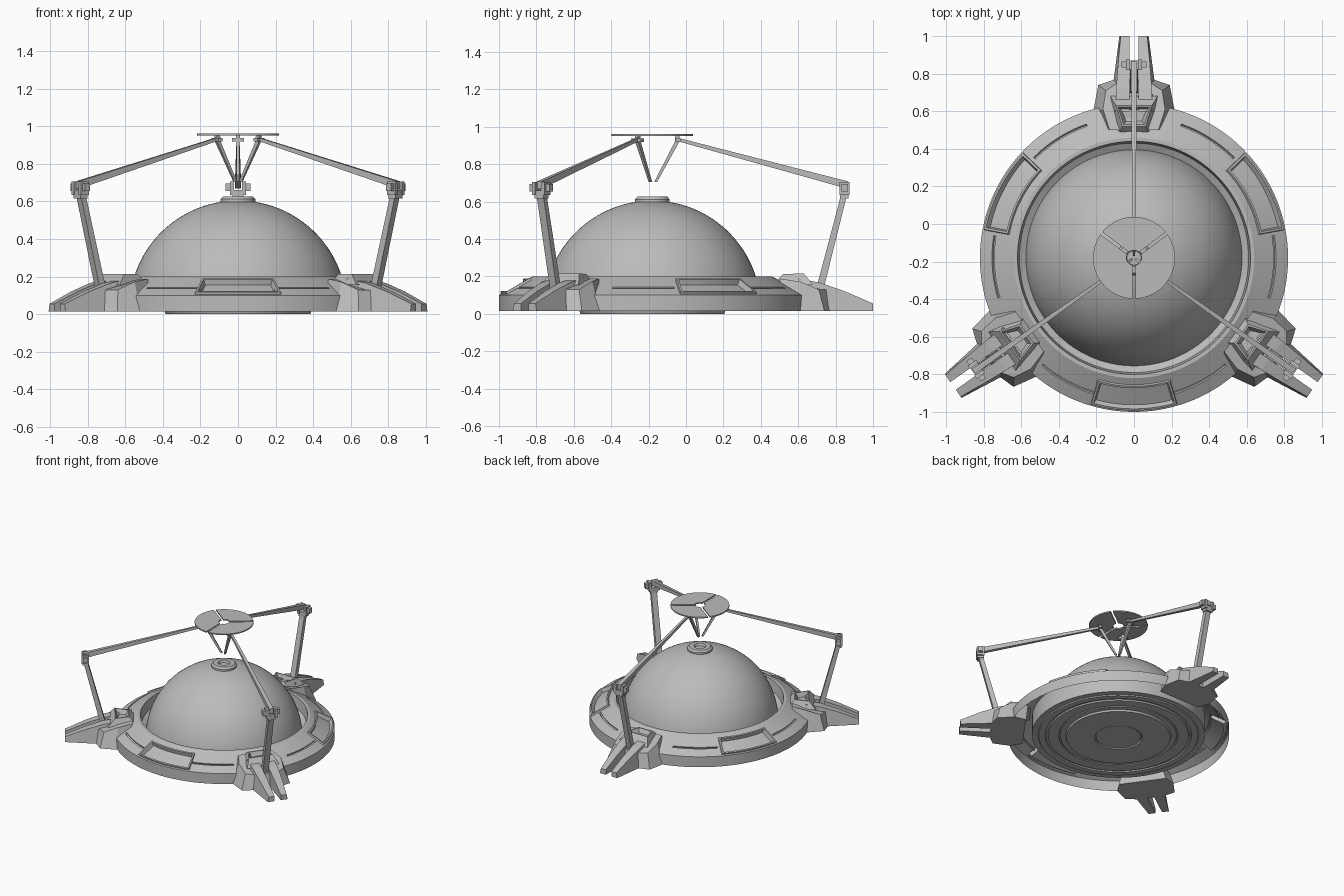
import bpy, bmesh, math
from mathutils import Vector

if "Cube" in bpy.data.objects:
    bpy.data.objects.remove(bpy.data.objects["Cube"])

CY = -0.18                          # ring centre on y
LEGS = (90.0, 215.3, 324.7)         # leg directions, degrees
WINDOWS = (270.0, 27.0, 153.0)      # window directions, degrees

grey = bpy.data.materials.new("light_grey")
grey.diffuse_color = (0.5, 0.5, 0.5, 1)
grey.use_nodes = True
grey.node_tree.nodes["Principled BSDF"].inputs["Base Color"].default_value = grey.diffuse_color


def finish(name, bm, smooth=False):
    me = bpy.data.meshes.new(name)
    bm.to_mesh(me)
    bm.free()
    me.materials.append(grey)
    ob = bpy.data.objects.new(name, me)
    bpy.context.collection.objects.link(ob)
    if smooth:
        bpy.ops.object.select_all(action='DESELECT')
        ob.select_set(True)
        bpy.context.view_layer.objects.active = ob
        bpy.ops.object.shade_smooth_by_angle(angle=math.radians(25))
    return ob


def lathe(profile, n):
    """Surface of revolution about the ring axis; profile is (r, z)."""
    bm = bmesh.new()
    rows = []
    for r, z in profile:
        if r == 0:
            rows.append([bm.verts.new((0, CY, z))] * n)
        else:
            rows.append([bm.verts.new((r * math.cos(2 * math.pi * i / n),
                                       CY + r * math.sin(2 * math.pi * i / n), z)) for i in range(n)])
    for a, b in zip(rows, rows[1:]):
        for i in range(n):
            j = (i + 1) % n
            vs = list(dict.fromkeys((a[i], a[j], b[j], b[i])))
            bm.faces.new(vs)
    bm.normal_update()
    return bm


def bridge(name, loop_a, loop_b, angle):
    """Closed solid between two loops of (outward, sideways, z) points, turned to a leg direction."""
    bm = bmesh.new()
    c, s = math.cos(math.radians(angle)), math.sin(math.radians(angle))
    a, b = [[bm.verts.new((u * c - v * s, CY + u * s + v * c, z)) for u, v, z in lp]
            for lp in (loop_a, loop_b)]
    bm.faces.new(a)
    top = bm.faces.new(b)
    for i in range(len(a)):
        j = (i + 1) % len(a)
        bm.faces.new((a[i], a[j], b[j], b[i]))
    bmesh.ops.recalc_face_normals(bm, faces=bm.faces)
    return bm, top


def slab(name, pts, angle):
    """Side profile of (outward, z, side0, side1) points."""
    bm, _ = bridge(name, [(u, v0, z) for u, z, v0, v1 in pts],
                   [(u, v1, z) for u, z, v0, v1 in pts], angle)
    return finish(name, bm)


def box(name, u0, u1, v0, v1, z0, z1, angle):
    return slab(name, [(u, z, v0, v1) for u, z in ((u0, z0), (u1, z0), (u1, z1), (u0, z1))], angle)


def mirrored(half):
    return half + [(u, -v, z) for u, v, z in reversed(half)]


def off(a, b):
    return abs((a - b + 180) % 360 - 180)


# ring hull, with framed windows and thin grooves
def slope(r):
    return (r, 0.1 + (0.82 - r) * 0.1 / 0.18)


bm = lathe([(0.82, 0.015), (0.82, 0.1), slope(0.81), slope(0.756), slope(0.744), slope(0.675),
            (0.64, 0.2), (0.62, 0.2), (0.61, 0.12), (0.575, 0.1)], 240)


def picked(test):
    out = []
    for f in bm.faces:
        p = f.calc_center_median()
        a = math.degrees(math.atan2(p.y - CY, p.x))
        if test(math.hypot(p.x, p.y - CY), a, p.z):
            out.append(f)
    return out


def inset(faces, thick, depth):
    bmesh.ops.inset_region(bm, faces=faces, thickness=thick, depth=depth,
                           use_even_offset=True, use_boundary=True)
    bm.normal_update()


windows = [picked(lambda r, a, z: 0.675 < r < 0.81 and z > 0.103 and off(a, w) < 16.6) for w in WINDOWS]
grooves = [picked(lambda r, a, z: 0.745 < r < 0.755 and z > 0.12 and off(a, g) < 12.5)
           for g in (58, 122, -4, 184, 298, 242)]
for faces in windows:
    inset(faces, 0.003, 0.012)
    inset(faces, 0.011, 0.0)
    inset(faces, 0.008, -0.03)
for faces in grooves:
    inset(faces, 0.0015, -0.012)
finish("ring_hull", bm, True)

# dome
dome = [(0.58 * math.cos(t), 0.025 + 0.58 * math.sin(t))
        for t in [math.radians(5 + 85 * i / 28) for i in range(28)]] + [(0, 0.605)]
finish("dome", lathe(dome, 96), True)

# cap on the dome
finish("dome_cap", lathe([(0.093, 0.58), (0.093, 0.612), (0.08, 0.626), (0.045, 0.626),
                          (0.038, 0.608), (0, 0.608)], 48), True)

# underside plate with stepped rings
finish("base_plate", lathe([(0, 0.003), (0.165, 0.003), (0.167, 0.012), (0.173, 0.012), (0.175, 0.0),
                            (0.385, 0.0), (0.39, 0.014), (0.43, 0.014), (0.432, 0.022), (0.44, 0.022),
                            (0.442, 0.014), (0.52, 0.014), (0.523, 0.025), (0.54, 0.025), (0.543, 0.016),
                            (0.59, 0.016), (0.595, 0.024), (0.64, 0.024), (0.64, 0.17)][::-1], 96), True)

# three-part dish plate at the top
for k, (a0, a1) in enumerate(((37, 143), (143, 270), (270, 397))):
    def edge(r, z):
        d = math.asin(0.008 / r)
        s, e = math.radians(a0) + d, math.radians(a1) - d
        return [(r * math.cos(s + (e - s) * i / 24), r * math.sin(s + (e - s) * i / 24), z) for i in range(25)]
    bm, _ = bridge("", edge(0.218, 0.951) + edge(0.04, 0.951)[::-1],
                   edge(0.218, 0.961) + edge(0.04, 0.961)[::-1], 0)
    finish("dish_segment_%d" % k, bm)

# legs with feet, struts and arms
for k, ang in enumerate(LEGS):
    n = "_%d" % k
    # flared foot housing
    bm, _ = bridge("", mirrored([(0.70, 0.18, 0.015), (0.79, 0.215, 0.015), (0.92, 0.19, 0.015), (0.95, 0.10, 0.015)]),
                   mirrored([(0.68, 0.13, 0.188), (0.79, 0.165, 0.172), (0.89, 0.15, 0.13), (0.93, 0.09, 0.13)]), ang)
    finish("foot_housing" + n, bm)
    # raised socket with a sunken top
    bm, top = bridge("", mirrored([(0.655, 0.085, 0.165), (0.86, 0.125, 0.155)]),
                     mirrored([(0.70, 0.062, 0.213), (0.81, 0.095, 0.215)]), ang)
    bmesh.ops.inset_region(bm, faces=[top], thickness=0.012, depth=0)
    bm.normal_update()
    bmesh.ops.inset_region(bm, faces=[top], thickness=0.022, depth=-0.035)
    finish("foot_socket" + n, bm)
    for s in (1, -1):
        # tapering toe prongs
        slab("toe" + n, [(0.78, 0.015, s * 0.025, s * 0.13), (1.18, 0.015, s * 0.025, s * 0.078),
                         (1.18, 0.055, s * 0.025, s * 0.07), (1.03, 0.12, s * 0.025, s * 0.085),
                         (0.90, 0.165, s * 0.025, s * 0.095), (0.78, 0.19, s * 0.025, s * 0.10)], ang)
        # elbow hinge plates
        box("elbow_plate" + n, 1.0, 1.055, s * 0.022, s * 0.042, 0.635, 0.705, ang)
        box("elbow_bolt" + n, 1.012, 1.045, s * 0.04, s * 0.066, 0.655, 0.695, ang)
    # lower strut
    slab("lower_strut" + n, [(0.875, 0.13, -0.022, 0.022), (0.915, 0.13, -0.022, 0.022),
                             (1.042, 0.64, -0.022, 0.022), (1.01, 0.64, -0.022, 0.022)], ang)
    box("elbow_yoke" + n, 1.003, 1.05, -0.03, 0.03, 0.617, 0.66, ang)
    # upper arm
    slab("upper_arm" + n, [(1.045, 0.668, -0.016, 0.016), (1.045, 0.708, -0.016, 0.016),
                           (0.12, 0.945, -0.008, 0.008), (0.12, 0.927, -0.008, 0.008)], ang)
    # wrist joint and pointer
    box("wrist_joint" + n, 0.125, 0.15, -0.033, 0.033, 0.918, 0.938, ang)
    box("dish_mount" + n, 0.125, 0.145, -0.01, 0.01, 0.93, 0.952, ang)
    slab("pointer" + n, [(0.128, 0.935, -0.01, 0.01), (0.15, 0.93, -0.01, 0.01),
                         (0.026, 0.705, -0.006, 0.006), (0.01, 0.705, -0.006, 0.006)], ang)
